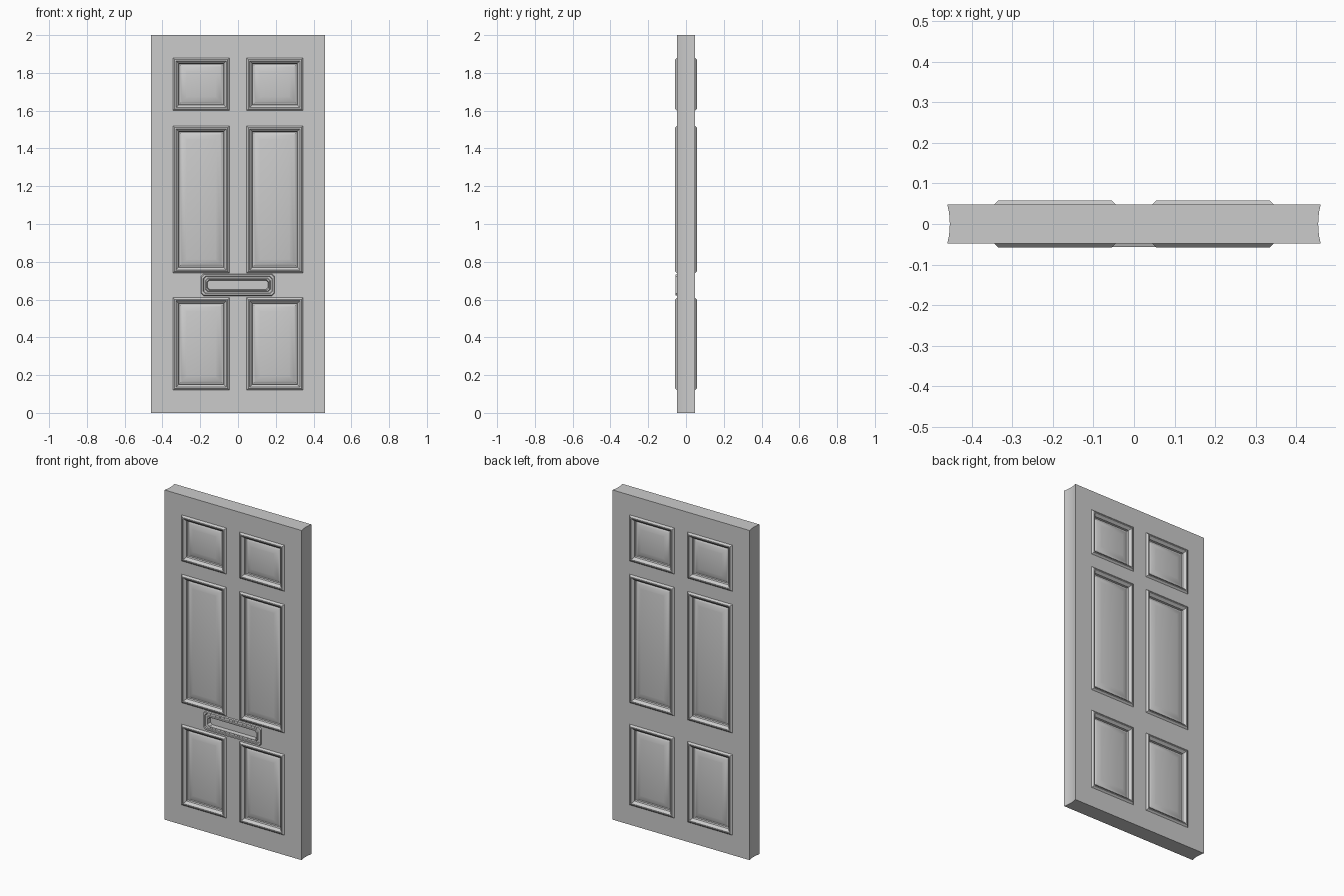
import bpy, bmesh, math

if "Cube" in bpy.data.objects:
    bpy.data.objects.remove(bpy.data.objects["Cube"])

W, H, T = 0.46, 2.0, 0.048        # half width, height, half thickness
bm = bmesh.new()


def ring(rect, inset, y, chamfer=0.0):
    """Closed loop of vertices round a rectangle, corners optionally cut."""
    x0, x1, z0, z1 = rect
    x0, x1, z0, z1 = x0 + inset, x1 - inset, z0 + inset, z1 - inset
    c = chamfer
    if c:
        pts = [(x0 + c, z0), (x1 - c, z0), (x1, z0 + c), (x1, z1 - c),
               (x1 - c, z1), (x0 + c, z1), (x0, z1 - c), (x0, z0 + c)]
    else:
        pts = [(x0, z0), (x1, z0), (x1, z1), (x0, z1)]
    return [bm.verts.new((x, y, z)) for x, z in pts]


def nested(rect, profile, side):
    """Stepped relief from (inset, height, chamfer) rows; returns outer loop."""
    loops = [ring(rect, i, side * (T + h), c) for i, h, c in profile]
    for a, b in zip(loops, loops[1:]):
        n = len(a)
        for k in range(n):
            bm.faces.new((a[k], a[(k + 1) % n], b[(k + 1) % n], b[k]))
    bm.faces.new(loops[-1])
    return loops[0]


def loop_edges(vs):
    out = []
    for k, v in enumerate(vs):
        w = vs[(k + 1) % len(vs)]
        out.append(bm.edges.get((v, w)) or bm.edges.new((v, w)))
    return out


# Moulding, groove and raised field of a panel
panel = [(0, 0, 0), (0.010, 0.0095, 0), (0.016, 0.0095, 0), (0.022, 0.003, 0),
         (0.030, -0.004, 0), (0.032, -0.016, 0), (0.038, -0.016, 0),
         (0.048, -0.010, 0), (0.068, -0.004, 0), (0.072, -0.003, 0)]
# Letter slot plate and recessed flap
slot = [(0, 0, 0.012), (0.003, 0.0085, 0.012), (0.011, 0.0085, 0.012),
        (0.014, 0.004, 0.012), (0.022, 0.004, 0.012), (0.025, 0.0085, 0.012),
        (0.030, 0.0085, 0.012), (0.033, -0.016, 0.012)]
rows = [(0.12, 0.61), (0.74, 1.52), (1.60, 1.88)]

# Front and back faces with their reliefs
outer = {}
for side in (-1, 1):
    outer[side] = ring((-W, W, 0, H), 0, side * T)
    edges = loop_edges(outer[side])
    for z0, z1 in rows:
        for x0, x1 in ((-0.345, -0.045), (0.045, 0.345)):
            edges += loop_edges(nested((x0, x1, z0, z1), panel, side))
    if side < 0:
        edges += loop_edges(nested((-0.195, 0.193, 0.620, 0.735), slot, side))
    bmesh.ops.triangle_fill(bm, use_beauty=True, use_dissolve=False,
                            edges=edges, normal=(0, side, 0))

# Slightly hollow long edges, flat top and bottom
N = 6
cols = [outer[-1]]
for k in range(1, N):
    t = -1 + 2 * k / N
    cols.append(ring((-W, W, 0, H), 0, t * T))
    for v in cols[-1]:
        v.co.x -= math.copysign(0.006 * (1 - t * t), v.co.x)
cols.append(outer[1])
for a, b in zip(cols, cols[1:]):
    for k in range(4):
        bm.faces.new((a[k], a[(k + 1) % 4], b[(k + 1) % 4], b[k]))

bmesh.ops.recalc_face_normals(bm, faces=bm.faces)
mesh = bpy.data.meshes.new("door")
bm.to_mesh(mesh)
bm.free()
door = bpy.data.objects.new("door", mesh)
bpy.context.collection.objects.link(door)

bpy.context.view_layer.objects.active = door
door.select_set(True)
bpy.ops.object.shade_smooth_by_angle(angle=math.radians(25))
